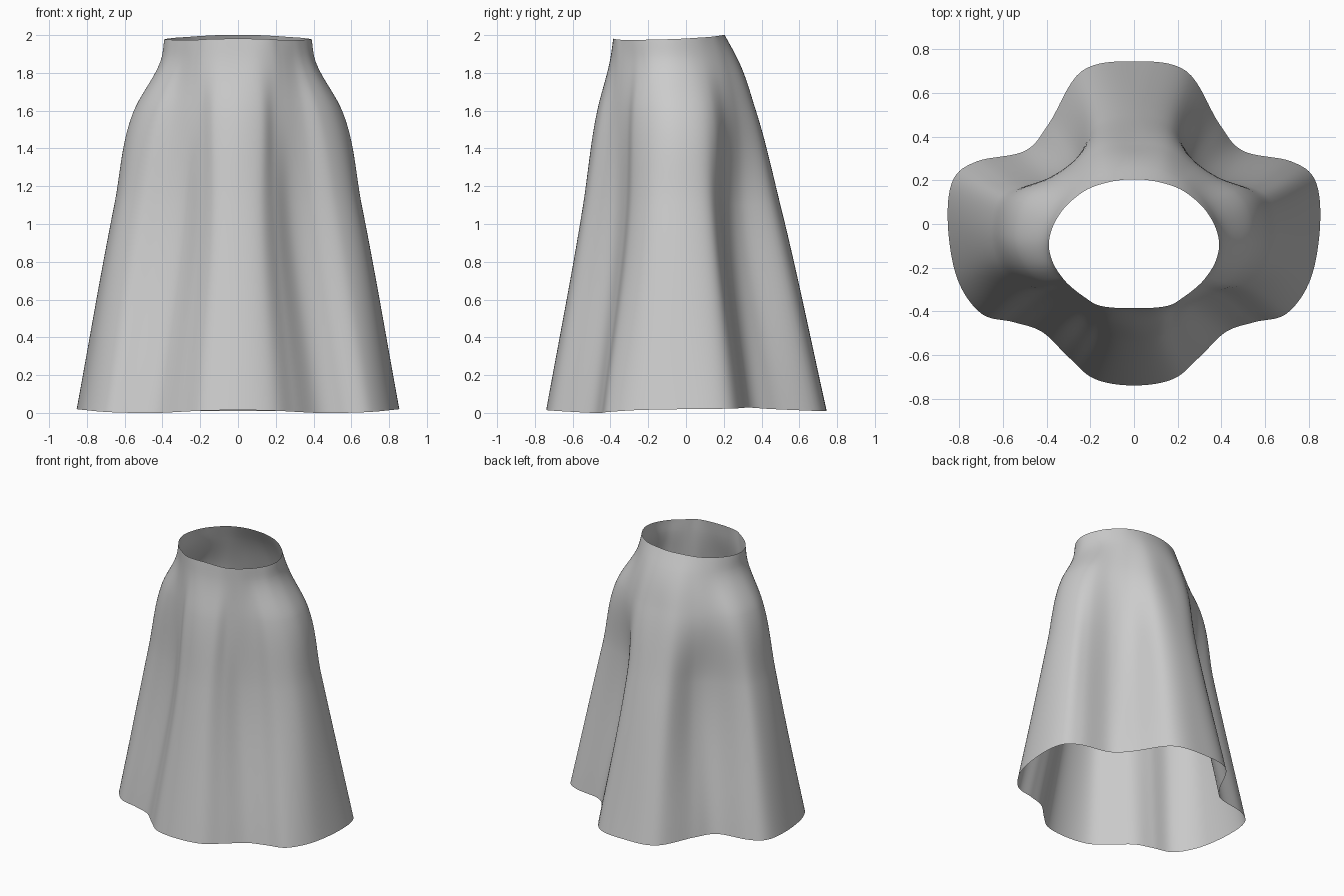
import bpy, bmesh
from mathutils import Vector

if "Cube" in bpy.data.objects:
    bpy.data.objects.remove(bpy.data.objects["Cube"])

# Half outlines (x >= 0) from front centre round to back centre, hem to waist
HEM = [(0, -.74), (.18, -.71), (.3, -.61), (.42, -.495), (.55, -.45), (.70, -.41), (.81, -.25),
       (.853, 0), (.83, .2), (.72, .287), (.5, .335), (.39, .46), (.24, .70), (0, .745)]
THIGH = [(0, -.545), (.12, -.525), (.2, -.45), (.28, -.37), (.39, -.32), (.52, -.285), (.62, -.19),
         (.655, -.05), (.63, .1), (.55, .165), (.38, .21), (.27, .29), (.17, .46), (0, .5)]
HIP = [(0, -.47), (.12, -.45), (.19, -.395), (.26, -.35), (.34, -.305), (.43, -.27), (.51, -.19),
       (.55, -.08), (.535, .05), (.48, .14), (.37, .205), (.28, .265), (.15, .355), (0, .37)]
BAND = [(0, -.4), (.1, -.395), (.18, -.37), (.235, -.335), (.29, -.29), (.34, -.245), (.385, -.18),
        (.405, -.09), (.39, 0), (.35, .08), (.29, .15), (.22, .205), (.12, .255), (0, .27)]
WAIST = [(0, -.385), (.1, -.383), (.17, -.37), (.22, -.34), (.28, -.295), (.325, -.25), (.37, -.18),
         (.39, -.1), (.375, -.02), (.33, .06), (.27, .12), (.2, .165), (.1, .195), (0, .205)]
# Slightly wavy hem and waist edge heights
HEM_Z = [.015, .012, .006, 0, 0, .005, .015, .02, .022, .025, .028, .02, .01, .01]
WAIST_Z = [1.982, 1.98, 1.978, 1.975, 1.975, 1.975, 1.976, 1.978, 1.981, 1.986, 1.99, 1.995, 2, 2]
SUB, ROWS = 8, 14


def loop(outline, heights):
    """Mirror a half outline and smooth it into a closed ring."""
    half = [Vector((x, y, z)) for (x, y), z in zip(outline, heights)]
    pts = half + [Vector((-p.x, p.y, p.z)) for p in half[-2:0:-1]]
    n, ring = len(pts), []
    for i in range(n):
        a, b, c, d = (pts[(i + k) % n] for k in (-1, 0, 1, 2))
        for s in range(SUB):
            ring.append(hermite(b, c, (c - a) / 2, (d - b) / 2, s / SUB))
    return ring


def hermite(p, q, mp, mq, t):
    t2, t3 = t * t, t * t * t
    return p * (2*t3 - 3*t2 + 1) + mp * (t3 - 2*t2 + t) + q * (3*t2 - 2*t3) + mq * (t3 - t2)


levels = [0, 1.1, 1.6, 1.88, 1.985]
rings = [loop(HEM, HEM_Z)]
rings += [loop(o, [z] * 14) for o, z in zip((THIGH, HIP, BAND), levels[1:4])]
rings.append(loop(WAIST, WAIST_Z))


def slope(i, k):
    """Vertical tangent of column k at level i."""
    last = len(levels) - 1
    def d(j):
        return (rings[j + 1][k] - rings[j][k]) / (levels[j + 1] - levels[j])
    if i in (0, last):
        return d(min(i, last - 1))
    h0, h1 = levels[i] - levels[i - 1], levels[i + 1] - levels[i]
    return (d(i - 1) * h1 + d(i) * h0) / (h0 + h1)


# Skirt: one open cloth surface lofted through the rings
bm = bmesh.new()
count = len(rings[0])
rows = []
for i in range(len(levels) - 1):
    h = levels[i + 1] - levels[i]
    steps = ROWS + (1 if i == len(levels) - 2 else 0)
    for s in range(steps):
        rows.append([bm.verts.new(hermite(rings[i][k], rings[i + 1][k], slope(i, k) * h,
                                          slope(i + 1, k) * h, s / ROWS)) for k in range(count)])
for lo, hi in zip(rows, rows[1:]):
    for k in range(count):
        j = (k + 1) % count
        bm.faces.new((lo[k], lo[j], hi[j], hi[k])).smooth = True
mesh = bpy.data.meshes.new("skirt")
bm.to_mesh(mesh)
bm.free()
skirt = bpy.data.objects.new("skirt", mesh)
bpy.context.collection.objects.link(skirt)
